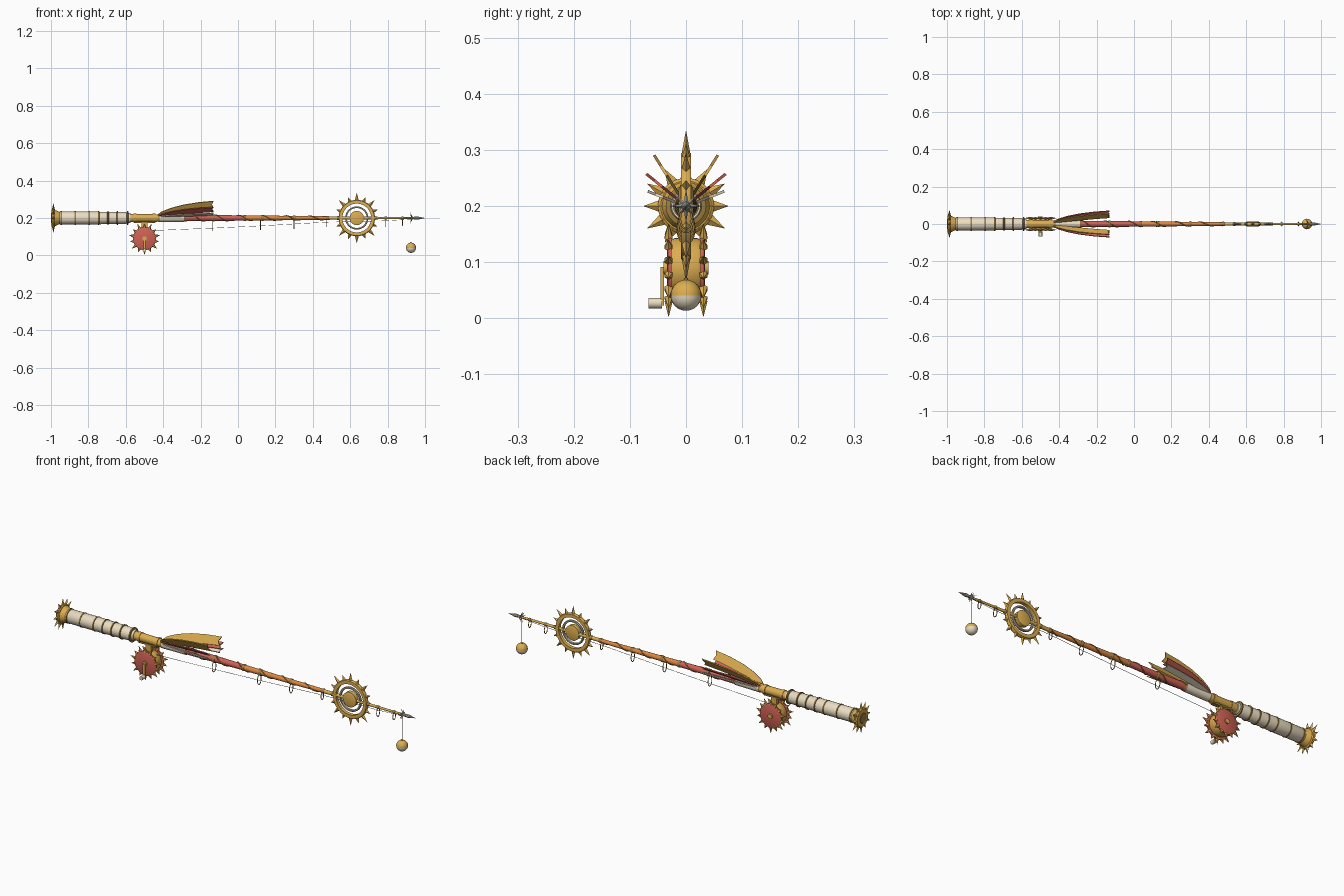
import bpy, bmesh, math
from mathutils import Matrix, Vector

if "Cube" in bpy.data.objects:
    bpy.data.objects.remove(bpy.data.objects["Cube"])

def material(name, c):
    m = bpy.data.materials.new(name)
    m.diffuse_color = (*c, 1)
    m.use_nodes = True
    m.node_tree.nodes["Principled BSDF"].inputs["Base Color"].default_value = m.diffuse_color
    return m

GOLD = material("gold", (0.72, 0.42, 0.08))
BRONZE = material("bronze", (0.36, 0.21, 0.05))
CREAM = material("cream", (0.82, 0.72, 0.54))
RED = material("red", (0.62, 0.12, 0.09))
ORANGE = material("orange", (0.72, 0.24, 0.05))
DARK = material("dark", (0.16, 0.14, 0.11))
STEEL = material("pale_metal", (0.5, 0.46, 0.36))
AXIS_Z = 0.2

def finish(name, bm, mat, smooth=True):
    bmesh.ops.recalc_face_normals(bm, faces=bm.faces)
    me = bpy.data.meshes.new(name)
    bm.to_mesh(me)
    bm.free()
    me.materials.append(mat)
    if smooth:
        me.polygons.foreach_set("use_smooth", [True] * len(me.polygons))
        me.set_sharp_from_angle(angle=math.radians(35))
    ob = bpy.data.objects.new(name, me)
    bpy.context.collection.objects.link(ob)
    return ob

def at(x, y=0, z=AXIS_Z, along="X"):
    m = Matrix.Translation((x, y, z))
    if along == "Y":
        m = m @ Matrix.Rotation(math.pi / 2, 4, "Z")
    if along == "Z":
        m = m @ Matrix.Rotation(-math.pi / 2, 4, "Y")
    return m

def lathe(name, profile, mat, place=None, n=20, closed=False):
    """Revolve (axial, radius) points around local X."""
    place = place or at(0)
    bm = bmesh.new()
    rings = []
    for a, r in profile:
        rings.append([bm.verts.new(place @ Vector((a, r * math.cos(t), r * math.sin(t))))
                      for t in (2 * math.pi * k / n for k in range(n))])
    pairs = list(zip(rings, rings[1:])) + ([(rings[-1], rings[0])] if closed else [])
    for p, q in pairs:
        for k in range(n):
            bm.faces.new((p[k], p[(k + 1) % n], q[(k + 1) % n], q[k]))
    if not closed:
        bm.faces.new(rings[0])
        bm.faces.new(rings[-1])
    return finish(name, bm, mat)

def burst(name, mat, place, n, r0, lengths, base, tilt=0, sides=4, flat=1.0, phase=0):
    """Pointed rays round local X, cycling through the given lengths."""
    bm = bmesh.new()
    for k in range(n):
        L = lengths[k % len(lengths)]
        m = (place @ Matrix.Rotation(2 * math.pi * k / n + phase, 4, "X")
             @ Matrix.Translation((0, 0, r0)) @ Matrix.Rotation(tilt, 4, "Y")
             @ Matrix.Diagonal((flat, 1, 1, 1))
             @ Matrix.Translation((0, 0, L / 2)) @ Matrix.Rotation(math.pi / sides * 0, 4, "Z"))
        bmesh.ops.create_cone(bm, cap_ends=True, segments=sides, radius1=base,
                              radius2=0.0004, depth=L, matrix=m)
    return finish(name, bm, mat, False)

def tube(name, points, r, mat, cyclic=False):
    cu = bpy.data.curves.new(name, "CURVE")
    cu.dimensions = "3D"
    cu.bevel_depth = r
    cu.bevel_resolution = 1
    cu.use_fill_caps = True
    sp = cu.splines.new("POLY")
    sp.points.add(len(points) - 1)
    for p, co in zip(sp.points, points):
        p.co = (*co, 1)
    sp.use_cyclic_u = cyclic
    cu.materials.append(mat)
    ob = bpy.data.objects.new(name, cu)
    bpy.context.collection.objects.link(ob)

def rod_r(x):
    return 0.0205 + (0.0045 - 0.0205) * (x + 0.58) / 1.53

# Tapered rod sections
for name, x0, x1, mat, extra in (("handle_shaft", -0.59, -0.41, GOLD, 0.001),
                                 ("cream_socket", -0.42, -0.29, CREAM, 0.003),
                                 ("red_shaft", -0.3, 0.04, RED, 0),
                                 ("orange_shaft", 0.03, 0.49, ORANGE, 0),
                                 ("gold_shaft", 0.48, 0.95, GOLD, 0)):
    lathe(name, [(x0, rod_r(x0) + extra), (x1, rod_r(x1) + extra)], mat)
for i, x in enumerate((-0.42, -0.29, -0.13, 0.035, 0.13, 0.3, 0.48, 0.535, 0.735, 0.79, 0.88)):
    r = rod_r(x) + 0.0025
    lathe(f"shaft_band_{i}", [(x - 0.007, r - 0.002), (x - 0.004, r), (x + 0.004, r), (x + 0.007, r - 0.002)], BRONZE)

# Cord spiralling round the coloured shaft
pts = []
for k in range(145):
    x = -0.28 + 0.76 * k / 144
    a = 2 * math.pi * 6 * k / 144
    r = rod_r(x) + 0.001
    pts.append((x, r * math.cos(a), AXIS_Z + r * math.sin(a)))
tube("spiral_cord", pts, 0.0025, BRONZE)

# Wrapped grip
lathe("grip", [(-0.965, 0.028), (-0.95, 0.034), (-0.8, 0.0345), (-0.6, 0.031), (-0.575, 0.026)], CREAM)
for i, x in enumerate((-0.945, -0.87, -0.795, -0.745, -0.695, -0.645, -0.59)):
    lathe(f"grip_ring_{i}", [(x - 0.005, 0.03), (x - 0.003, 0.0362), (x + 0.003, 0.0362), (x + 0.005, 0.03)], BRONZE)

# Sun-shaped butt cap
lathe("butt_collar", [(-0.985, 0.045), (-0.97, 0.04), (-0.95, 0.031)], GOLD)
lathe("butt_disc", [(-0.999, 0.02), (-0.996, 0.044), (-0.99, 0.05), (-0.982, 0.05), (-0.978, 0.045)], GOLD, n=32)
lathe("butt_boss", [(-1.0, 0.024), (-0.994, 0.03)], BRONZE)
burst("butt_rays", GOLD, at(-0.987), 12, 0.046, (0.033, 0.029), 0.011, flat=0.7)

# Reel drum, side plates and rays
RX, RZ = -0.5, 0.09
lathe("reel_drum", [(-0.026, 0.05), (-0.02, 0.053), (0.02, 0.053), (0.026, 0.05)], GOLD, at(RX, 0, RZ, "Y"), 32)
for s, side in ((-1, "front"), (1, "back")):
    lathe(f"reel_plate_{side}", [(-0.004, 0.062), (0.002, 0.062), (0.004, 0.058)] if s > 0 else
          [(-0.004, 0.058), (-0.002, 0.062), (0.004, 0.062)], RED, at(RX, s * 0.03, RZ, "Y"), 32)
    burst(f"reel_rays_{side}", GOLD, at(RX, s * 0.031, RZ, "Y"), 14, 0.059, (0.028, 0.02), 0.0085, sides=6, phase=math.pi)
    lathe(f"reel_hub_{side}", [(-0.005, 0.012), (0.005, 0.012)], GOLD, at(RX, s * 0.035, RZ, "Y"))

# Crank and knob
def box(name, size, loc, mat):
    bm = bmesh.new()
    bmesh.ops.create_cube(bm, size=1, matrix=Matrix.Translation(loc) @ Matrix.Diagonal((*size, 1)))
    return finish(name, bm, mat, False)

box("crank_arm", (0.012, 0.006, 0.068), (RX, -0.042, 0.057), GOLD)
lathe("crank_knob", [(-0.012, 0.0095), (0.012, 0.0095)], CREAM, at(RX, -0.055, 0.027, "Y"), 16)
# Reel mount
box("reel_stem", (0.03, 0.016, 0.055), (RX, 0, 0.16), GOLD)
box("reel_foot", (0.11, 0.02, 0.01), (RX, 0, 0.178), BRONZE)
for i, x in enumerate((-0.55, -0.45)):
    lathe(f"reel_clamp_{i}", [(x - 0.008, 0.0235), (x + 0.008, 0.0235)], GOLD)

# Fanned feathers, mirrored across the shaft
outline = [(-0.44, 0.1), (-0.41, 0.36), (-0.36, 0.58), (-0.29, 0.78), (-0.21, 0.92), (-0.13, 1.0),
           (-0.14, 0.8), (-0.13, 0.6), (-0.22, 0.48), (-0.33, 0.3)]
for label, deg, reach, mat in (("gold", 58, 0.107, GOLD), ("red", 39, 0.091, RED), ("cream", 21, 0.073, CREAM)):
    for s, side in ((-1, "front"), (1, "back")):
        a = math.radians(deg)
        d = Vector((0, s * math.cos(a), math.sin(a)))
        bm = bmesh.new()
        bm.faces.new([bm.verts.new(Vector((x, 0, AXIS_Z)) + d * reach * r) for x, r in outline])
        ob = finish(f"{label}_feather_{side}", bm, mat, False)
        mod = ob.modifiers.new("thickness", "SOLIDIFY")
        mod.thickness = 0.005
        mod.offset = 0

# Sun wheel near the tip
WX = 0.635
def hoop(name, r0, r1, h, mat):
    lathe(name, [(-h, r0), (-h, r1 - 0.003), (-h / 2, r1), (h / 2, r1), (h, r1 - 0.003), (h, r0)],
          mat, at(WX, 0, AXIS_Z, "Y"), 48, True)
hoop("wheel_rim", 0.077, 0.097, 0.009, GOLD)
hoop("wheel_inner_hoop", 0.053, 0.062, 0.006, STEEL)
lathe("wheel_hub", [(-0.013, 0.03), (-0.01, 0.038), (0.01, 0.038), (0.013, 0.03)], GOLD, at(WX, 0, AXIS_Z, "Y"), 32)
burst("wheel_rays", GOLD, at(WX, 0, AXIS_Z, "Y"), 16, 0.094, (0.04, 0.026), 0.011, flat=0.7)

# Line guides hanging below the rod
for i, (x, lo) in enumerate(((-0.135, 0.133), (0.12, 0.137), (0.3, 0.142), (0.475, 0.155), (0.79, 0.153), (0.88, 0.16))):
    top = AXIS_Z - rod_r(x)
    c, h = (top + lo) / 2, (top - lo) / 2
    tube(f"line_guide_{i}", [(x, h * 0.6 * math.cos(t), c + h * math.sin(t))
                             for t in (2 * math.pi * k / 20 for k in range(20))], 0.002, BRONZE, True)

# Fishing line and hanging float
tube("fishing_line", [(-0.46, 0, 0.133), (-0.135, 0, 0.146), (0.12, 0, 0.158), (0.475, 0, 0.178),
                      (0.79, 0, 0.185), (0.925, 0, 0.194)], 0.001, STEEL)
tube("float_line", [(0.925, 0, 0.194), (0.925, 0, 0.068)], 0.001, STEEL)
R = 0.0275
def dome(a0, a1):
    return [(R * math.sin(math.radians(a)), R * math.cos(math.radians(a)))
            for a in (a0 + (a1 - a0) * k / 8 for k in range(9))]
lathe("float_top", dome(0, 89), GOLD, at(0.925, 0, 0.041, "Z"), 24)
lathe("float_bottom", dome(-89, 0), CREAM, at(0.925, 0, 0.041, "Z"), 24)
lathe("float_eye", [(0.026, 0.005), (0.031, 0.003)], BRONZE, at(0.925, 0, 0.041, "Z"), 12)

# Tip star and point
burst("tip_star", STEEL, at(0.93), 8, 0.004, (0.026, 0.02), 0.0045, tilt=-0.35)
lathe("tip_point", [(0.925, 0.006), (0.945, 0.007), (0.96, 0.0085), (1.0, 0.0005)], STEEL, n=8)
